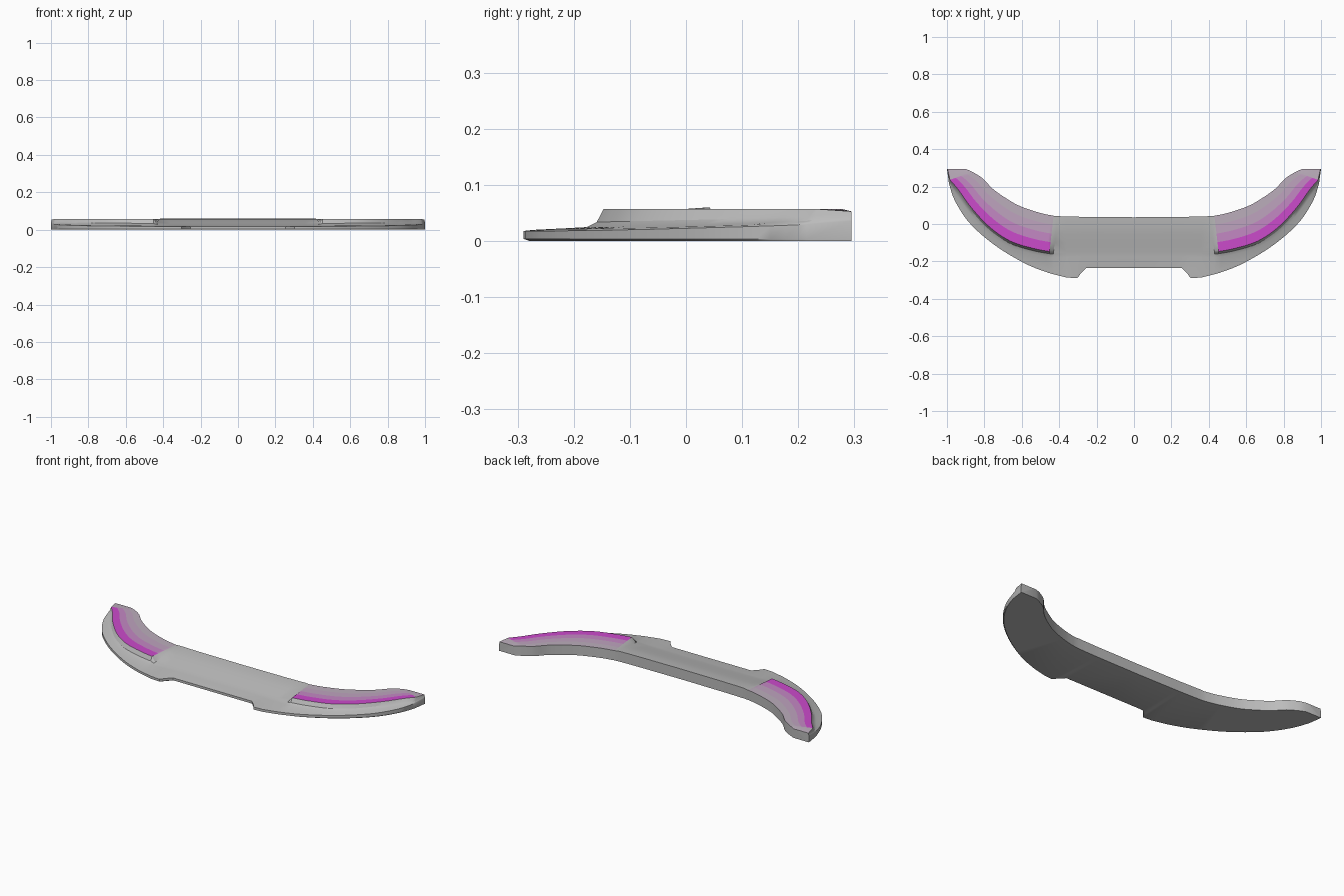
import bpy, bmesh, math
from mathutils import Vector

cube = bpy.data.objects.get("Cube")
if cube:
    bpy.data.objects.remove(cube, do_unlink=True)


def material(name, rgb):
    m = bpy.data.materials.new(name)
    m.use_nodes = True
    m.diffuse_color = (*rgb, 1)
    m.node_tree.nodes["Principled BSDF"].inputs["Base Color"].default_value = (*rgb, 1)
    return m


MATERIALS = [
    material("grey body", (0.5, 0.5, 0.5)),
    material("magenta", (0.6, 0.07, 0.6)),
    material("mauve", (0.55, 0.25, 0.55)),
    material("pale mauve", (0.52, 0.37, 0.52)),
    material("greyish mauve", (0.5, 0.42, 0.5)),
]

# Middle stations: leading edge, crease, trailing edge
MIDDLE = [
    ((0, -.235), (0, -.145), (0, .036)),
    ((.255, -.235), (.255, -.145), (.255, .038)),
    ((.285, -.265), (.28, -.145), (.28, .038)),
    ((.303, -.29), (.3, -.145), (.3, .039)),
    ((.36, -.286), (.36, -.147), (.36, .04)),
    ((.43, -.269), (.43, -.148), (.405, .042)),
]
# Wing stations: leading edge, flap front, trailing edge
WING = [
    ((.455, -.262), (.452, -.147), (.43, .044)),
    ((.56, -.222), (.54, -.13), (.505, .06)),
    ((.69, -.15), (.66, -.092), (.61, .096)),
    ((.8, -.07), (.77, -.018), (.68, .135)),
    ((.89, .018), (.87, .088), (.755, .188)),
    ((.958, .125), (.938, .182), (.81, .245)),
    ((.989, .215), (.984, .236), (.865, .279)),
]
TIP = ((1, .295), (.997, .295), (.9, .295))
BANDS = (.26, .5, .75, 1)


def smooth_points(points, steps=4):
    """Points along a smooth curve through the given ones."""
    out = []
    last = len(points) - 1
    for i in range(last):
        a, b, c, d = (points[min(max(k, 0), last)] for k in (i - 1, i, i + 1, i + 2))
        for s in range(steps):
            t = s / steps
            out.append(.5 * (2 * b + (c - a) * t + (2*a - 5*b + 4*c - d) * t**2
                             + (3*b - a - 3*c + d) * t**3))
    return out + [points[-1]]


def middle_height(y):
    t = min(max((y + .235) / .275, 0), 1)
    return .02 + .04 * t * t * (3 - 2 * t)


def section(front, crease, rear, kind, edge=.018):
    """Cross-section from the lower nose over the top to the lower rear."""
    f, p, r = Vector(front), Vector(crease), Vector(rear)
    span = (f - p).length
    toward = (f - p).normalized()
    flat = [f, f, f.lerp(p, .12), p + toward * min(.03, span * .5),
            p + toward * min(.012, span * .25), p]
    flat += [p.lerp(r, b) for b in BANDS] + [r, f.lerp(p, .08)]
    if kind == "middle":
        top = [middle_height(q.y) for q in flat[2:10]]
    else:
        crest = .053 if kind == "tip" else .057
        top = [edge + .003, edge + .007, edge + .016] + [crest] * 5
    heights = [.004, edge] + top + [0, 0]
    return [(q.x, q.y, z) for q, z in zip(flat, heights)]


# Assemble the cross-sections from the centre to the tip
sections = [section(*s, "middle") for s in MIDDLE]
flap_start = len(sections)
tracks = [smooth_points([Vector(s[k]) for s in WING]) for k in range(3)]
count = len(tracks[0])
for i, (f, p, r) in enumerate(zip(*tracks)):
    sections.append(section(f, p, r, "wing", .018 + .012 * (i / (count - 1)) ** 2))
flap_end = len(sections) - 1
sections.append(section(*TIP, "tip", .036))

# Skin the half body, with bands of colour on the flap
mesh = bpy.data.meshes.new("front_wing")
bm = bmesh.new()
rings = [[bm.verts.new(c) for c in s] for s in sections]
size = len(rings[0])
for i, (a, b) in enumerate(zip(rings, rings[1:])):
    for j in range(size):
        k = (j + 1) % size
        face = bm.faces.new((a[j], b[j], b[k], a[k]))
        if 5 <= j <= 8:
            if flap_start <= i < flap_end:
                face.material_index = j - 4
            elif i == flap_end:
                face.material_index = 4
bm.faces.new(rings[-1])
bmesh.ops.recalc_face_normals(bm, faces=bm.faces)
# The open middle is closed by the mirror, so check outward direction on the underside
bm.normal_update()
under = min(bm.faces, key=lambda f: f.calc_center_median().z)
if under.normal.z > 0:
    bmesh.ops.reverse_faces(bm, faces=bm.faces)
bm.to_mesh(mesh)
bm.free()
for m in MATERIALS:
    mesh.materials.append(m)

wing = bpy.data.objects.new("front_wing", mesh)
bpy.context.collection.objects.link(wing)
bpy.context.view_layer.objects.active = wing
wing.select_set(True)
mirror = wing.modifiers.new("mirror", "MIRROR")
mirror.use_clip = True
bpy.ops.object.shade_smooth_by_angle(angle=math.radians(30))
